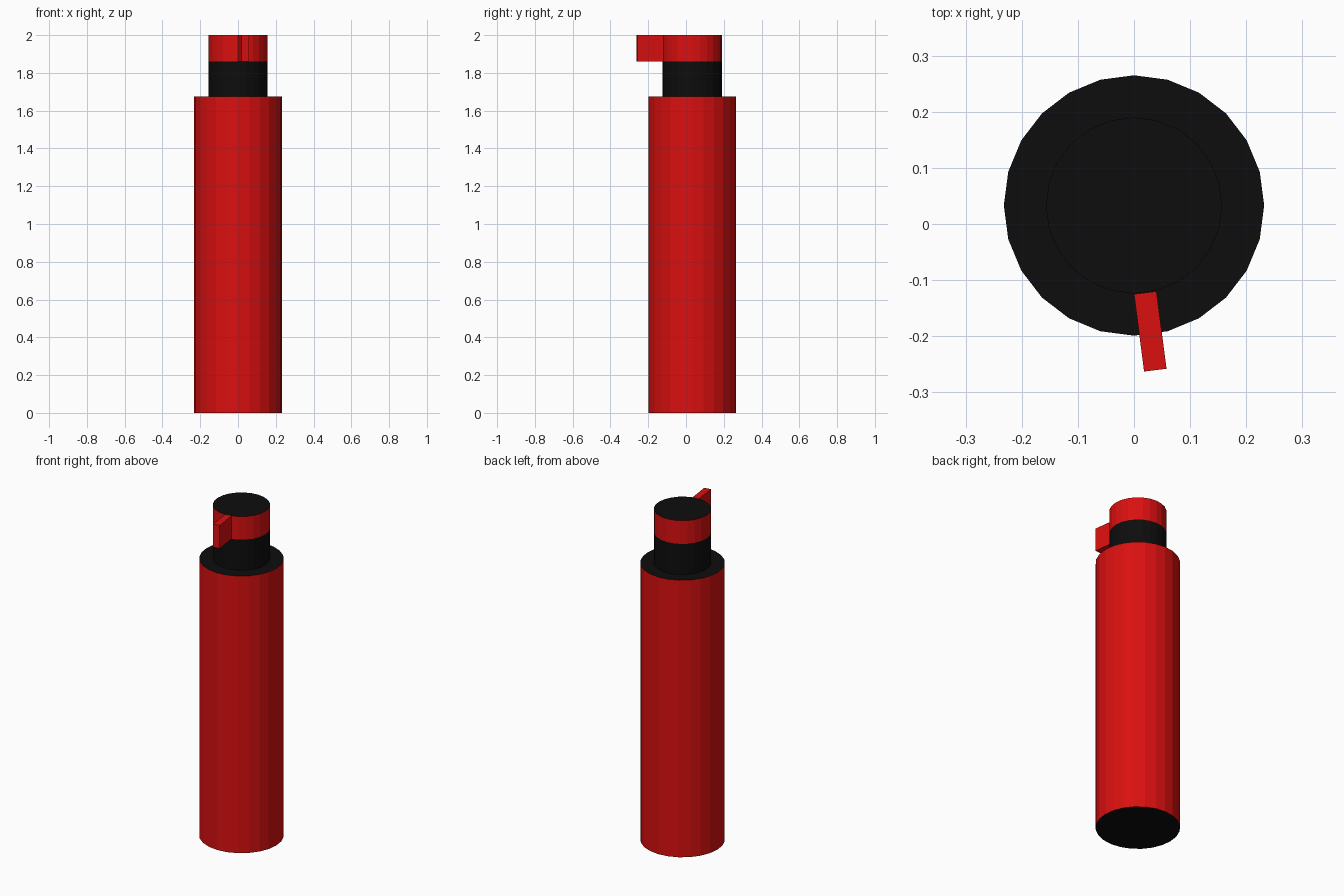
import bpy, bmesh
from math import cos, sin, pi

if "Cube" in bpy.data.objects:
    bpy.data.objects.remove(bpy.data.objects["Cube"])

AXIS_Y = 0.033  # the canister axis sits slightly behind centre
SIDES = 24


def material(name, color):
    m = bpy.data.materials.new(name)
    m.diffuse_color = (*color, 1.0)
    m.use_nodes = True
    m.node_tree.nodes["Principled BSDF"].inputs["Base Color"].default_value = m.diffuse_color
    return m


red = material("red", (0.70, 0.005, 0.005))
black = material("black", (0.004, 0.004, 0.004))


def prism(name, outline, z0, z1, side, ends):
    """Extrude a counter-clockwise outline; colour walls and ends apart."""
    bm = bmesh.new()
    base = bm.faces.new([bm.verts.new((x, y, z0)) for x, y in outline])
    top = bmesh.ops.extrude_face_region(bm, geom=[base], use_keep_orig=True)
    verts = [g for g in top["geom"] if isinstance(g, bmesh.types.BMVert)]
    bmesh.ops.translate(bm, verts=verts, vec=(0, 0, z1 - z0))
    bmesh.ops.recalc_face_normals(bm, faces=bm.faces)
    for f in bm.faces:
        f.material_index = 1 if abs(f.normal.z) > 0.5 else 0
    me = bpy.data.meshes.new(name)
    bm.to_mesh(me)
    bm.free()
    me.materials.append(side)
    me.materials.append(ends)
    ob = bpy.data.objects.new(name, me)
    bpy.context.collection.objects.link(ob)
    return ob


def circle(r):
    return [(r * cos(2 * pi * i / SIDES), AXIS_Y + r * sin(2 * pi * i / SIDES))
            for i in range(SIDES)]


# Main canister: red wall, black ends
prism("canister_body", circle(0.232), 0.0, 1.675, red, black)
# Black neck and the red cap band with a black top
prism("neck", circle(0.157), 1.675, 1.86, black, black)
prism("cap_band", circle(0.157), 1.86, 2.0, red, black)
# Slightly turned tab sticking out of the cap
prism("cap_tab", [(0.018, -0.263), (0.058, -0.258), (0.04, -0.12), (0.0, -0.125)],
      1.86, 2.0, red, red)
